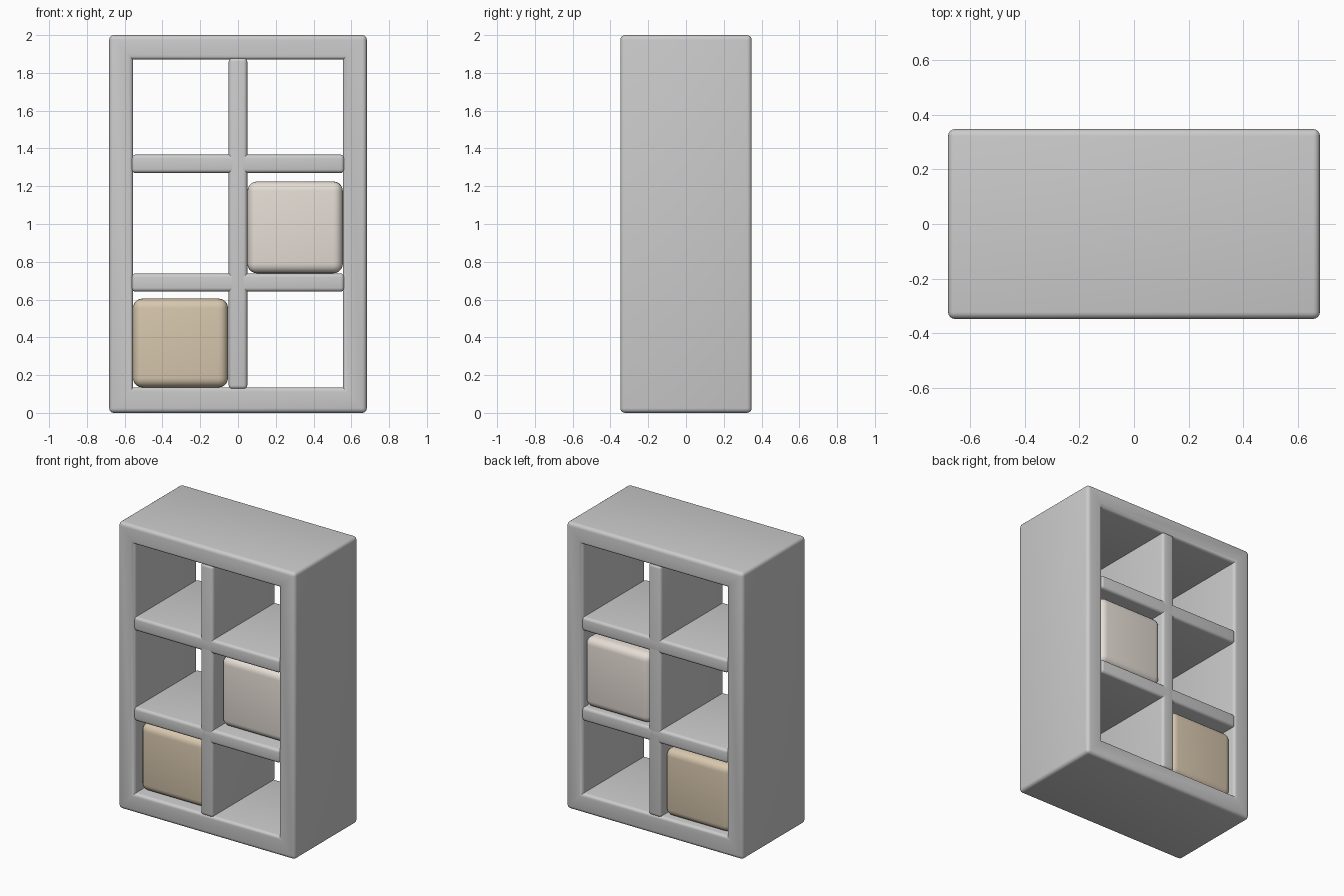
import bpy, bmesh
from mathutils import Vector

if "Cube" in bpy.data.objects:
    bpy.data.objects.remove(bpy.data.objects["Cube"])

HALF_W, HALF_D, HEIGHT = 0.682, 0.348, 2.0


def finish(bm, name, color=None):
    bmesh.ops.recalc_face_normals(bm, faces=bm.faces)
    mesh = bpy.data.meshes.new(name)
    bm.to_mesh(mesh)
    bm.free()
    ob = bpy.data.objects.new(name, mesh)
    bpy.context.collection.objects.link(ob)
    if color:
        mat = bpy.data.materials.new(name + "_colour")
        mat.diffuse_color = (*color, 1)
        mat.use_nodes = True
        mat.node_tree.nodes["Principled BSDF"].inputs["Base Color"].default_value = mat.diffuse_color
        mesh.materials.append(mat)
    bpy.ops.object.select_all(action='DESELECT')
    ob.select_set(True)
    bpy.context.view_layer.objects.active = ob
    bpy.ops.object.shade_smooth_by_angle(angle=0.7)
    return ob


def round_edges(bm, edges, radius, segments):
    bmesh.ops.bevel(bm, geom=edges, offset=radius, offset_type='OFFSET',
                    segments=segments, profile=0.5, affect='EDGES', clamp_overlap=True)


def rounded_box(name, lo, hi, radius, segments=4, color=None):
    bm = bmesh.new()
    bmesh.ops.create_cube(bm, size=1)
    lo, hi = Vector(lo), Vector(hi)
    for v in bm.verts:
        v.co = (lo + hi) / 2 + v.co * (hi - lo)
    round_edges(bm, bm.edges[:], radius, segments)
    return finish(bm, name, color)


def ring(bm, x, z0, z1, y):
    return [bm.verts.new((px, y, pz)) for px, pz in ((-x, z0), (x, z0), (x, z1), (-x, z1))]


# Outer frame: open rectangular tube with rounded rims
bm = bmesh.new()
of = ring(bm, HALF_W, 0, HEIGHT, -HALF_D)
ob_ = ring(bm, HALF_W, 0, HEIGHT, HALF_D)
nf = ring(bm, 0.555, 0.135, 1.87, -HALF_D)
nb = ring(bm, 0.555, 0.135, 1.87, HALF_D)
for a, b in ((of, nf), (nf, nb), (nb, ob_), (ob_, of)):
    for i in range(4):
        j = (i + 1) % 4
        bm.faces.new((a[i], a[j], b[j], b[i]))
bmesh.ops.recalc_face_normals(bm, faces=bm.faces)
bm.normal_update()
round_edges(bm, [e for e in bm.edges if e.calc_face_angle_signed() > 0.5], 0.025, 4)
finish(bm, "outer_frame")

# Upright divider and the two shelves crossing it
rounded_box("centre_divider", (-0.049, -HALF_D, 0.126), (0.049, HALF_D, 1.879), 0.02)
for name, z0, z1 in (("lower_shelf", 0.642, 0.738), ("upper_shelf", 1.27, 1.367)):
    rounded_box(name, (-0.563, -HALF_D, z0), (0.563, HALF_D, z1), 0.02)

# Storage boxes
rounded_box("brown_storage_box", (-0.556, -0.29, 0.135), (-0.053, 0.32, 0.605),
            0.05, 5, (0.68, 0.57, 0.42))
rounded_box("beige_storage_box", (0.05, -0.268, 0.739), (0.555, 0.335, 1.225),
            0.05, 5, (0.79, 0.73, 0.67))
